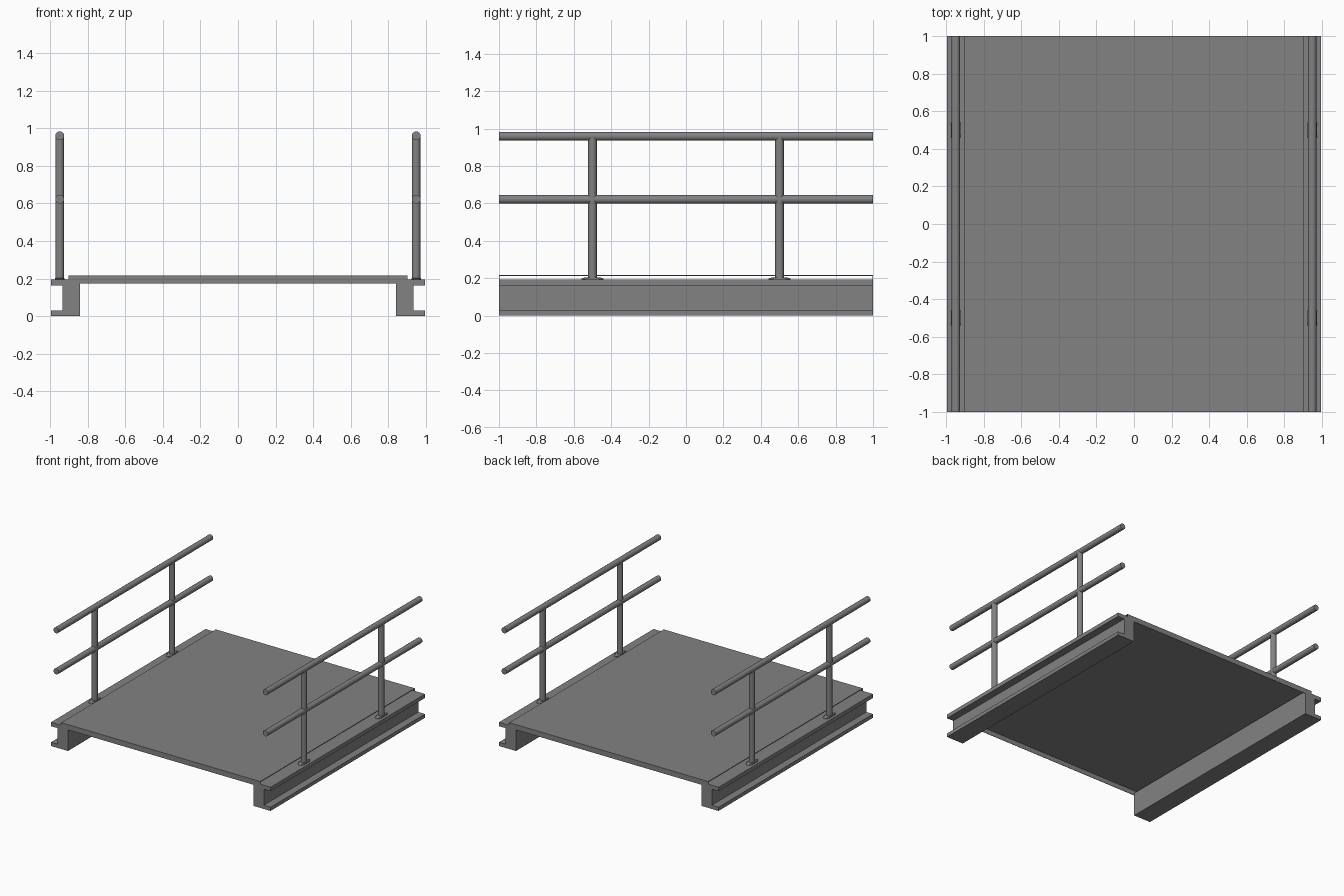
import bpy, bmesh, math
from mathutils import Matrix

if "Cube" in bpy.data.objects:
    bpy.data.objects.remove(bpy.data.objects["Cube"])

RAIL_X = 0.948
PIPE_R = 0.0235

# Dark grey painted steel
steel = bpy.data.materials.new("dark_grey_steel")
steel.diffuse_color = (0.225, 0.225, 0.225, 1)
steel.use_nodes = True
steel.node_tree.nodes["Principled BSDF"].inputs["Base Color"].default_value = steel.diffuse_color


def finish(bm, name, smooth=False):
    bmesh.ops.recalc_face_normals(bm, faces=bm.faces)
    me = bpy.data.meshes.new(name)
    bm.to_mesh(me)
    bm.free()
    me.materials.append(steel)
    ob = bpy.data.objects.new(name, me)
    bpy.context.collection.objects.link(ob)
    if smooth:
        bpy.ops.object.select_all(action='DESELECT')
        ob.select_set(True)
        bpy.context.view_layer.objects.active = ob
        bpy.ops.object.shade_smooth_by_angle(angle=math.radians(35))
    return ob


def extrude_y(name, profile):
    """Extrude an x-z profile along the full length of the walkway."""
    bm = bmesh.new()
    face = bm.faces.new([bm.verts.new((x, -1, z)) for x, z in profile])
    ext = bmesh.ops.extrude_face_region(bm, geom=[face])
    verts = [v for v in ext['geom'] if isinstance(v, bmesh.types.BMVert)]
    bmesh.ops.translate(bm, vec=(0, 2, 0), verts=verts)
    return finish(bm, name)


def box(name, x, y, z):
    """Box from (min, max) ranges."""
    bm = bmesh.new()
    size = [b - a for a, b in (x, y, z)]
    mid = [(a + b) / 2 for a, b in (x, y, z)]
    bmesh.ops.create_cube(bm, size=1, matrix=Matrix.Translation(mid)
                          @ Matrix.Diagonal((*size, 1)))
    return finish(bm, name)


def pipe(name, centre, length, along_y=False):
    bm = bmesh.new()
    m = Matrix.Translation(centre)
    if along_y:
        m = m @ Matrix.Rotation(math.pi / 2, 4, 'X')
    bmesh.ops.create_cone(bm, cap_ends=True, segments=16, radius1=PIPE_R,
                          radius2=PIPE_R, depth=length, matrix=m)
    return finish(bm, name, True)


def foot(name, x, y):
    """Lozenge foot plate with sloping ends."""
    bm = bmesh.new()
    outline = [(-.014, -.06), (.014, -.06), (.026, -.035), (.026, .035),
               (.014, .06), (-.014, .06), (-.026, .035), (-.026, -.035)]
    low = [bm.verts.new((x + a, y + b, 0.19)) for a, b in outline]
    mid = [bm.verts.new((x + a, y + b, 0.197)) for a, b in outline]
    top = [bm.verts.new((x + a * .95, y + b * .7, 0.204)) for a, b in outline]
    for lo, hi in ((low, mid), (mid, top)):
        for i in range(8):
            j = (i + 1) % 8
            bm.faces.new((lo[i], lo[j], hi[j], hi[i]))
    bm.faces.new(low[::-1])
    bm.faces.new(top)
    return finish(bm, name)


# Deck sheet with folded-down lips at both ends
box("deck", (-.902, .902), (-1, 1), (.212, .216))
for end, y in (("front", (-1, -.997)), ("back", (.997, 1))):
    box(f"{end}_deck_lip", (-.902, .902), y, (.173, .213))

# Outward-facing channel beam
beam = [(.841, 0), (.995, 0), (.995, .03), (.934, .03), (.934, .162),
        (.995, .162), (.995, .194), (.841, .194)]

for side, s in (("left", -1), ("right", 1)):
    extrude_y(f"{side}_beam", [(s * x, z) for x, z in beam])
    x = s * RAIL_X
    # Handrails
    pipe(f"{side}_top_rail", (x, 0, .959), 2, True)
    pipe(f"{side}_middle_rail", (x, 0, .622), 2, True)
    # Posts and foot plates
    for end, y in (("front", -.5), ("back", .5)):
        pipe(f"{side}_{end}_post", (x, y, .575), .76)
        foot(f"{side}_{end}_foot_plate", x, y)
